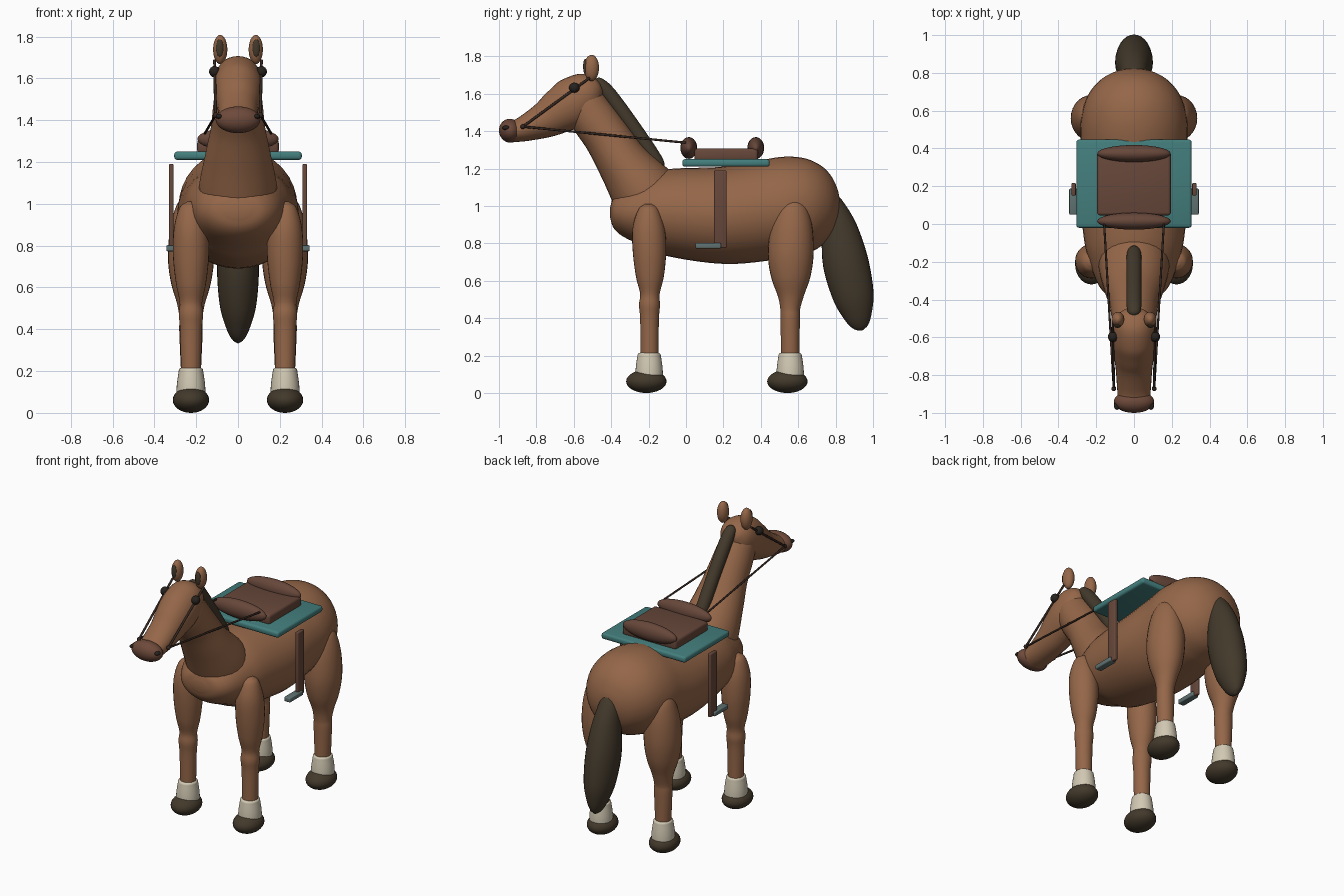
import bpy, bmesh, math
from mathutils import Vector, Matrix

if "Cube" in bpy.data.objects:
    bpy.data.objects.remove(bpy.data.objects["Cube"])


def material(name, rgb):
    m = bpy.data.materials.new(name)
    m.diffuse_color = (*rgb, 1)
    m.use_nodes = True
    m.node_tree.nodes["Principled BSDF"].inputs["Base Color"].default_value = m.diffuse_color
    return m


COAT = material("chestnut coat", (0.30, 0.135, 0.066))
MUZZLE = material("muzzle brown", (0.155, 0.068, 0.043))
LEATHER = material("saddle leather", (0.135, 0.063, 0.042))
DARK = material("dark hair and hoof", (0.056, 0.041, 0.024))
SOCK = material("cream sock", (0.64, 0.58, 0.45))
TEAL = material("teal cloth", (0.056, 0.21, 0.205))
METAL = material("grey metal", (0.115, 0.165, 0.165))
REIN = material("dark strap", (0.035, 0.020, 0.015))
EYE = material("eye black", (0.02, 0.016, 0.013))


def finish(name, bm, mat, angle=50):
    bmesh.ops.recalc_face_normals(bm, faces=bm.faces)
    me = bpy.data.meshes.new(name)
    bm.to_mesh(me)
    bm.free()
    me.materials.append(mat)
    ob = bpy.data.objects.new(name, me)
    bpy.context.collection.objects.link(ob)
    bpy.ops.object.select_all(action='DESELECT')
    ob.select_set(True)
    bpy.context.view_layer.objects.active = ob
    bpy.ops.object.shade_smooth_by_angle(angle=math.radians(angle))
    return ob


def ball(name, centre, radii, mat, tilt=0):
    """Ellipsoid, optionally tilted about x."""
    bm = bmesh.new()
    m = Matrix.Translation(centre) @ Matrix.Rotation(tilt, 4, 'X') @ Matrix.Diagonal((*radii, 1))
    bmesh.ops.create_uvsphere(bm, u_segments=28, v_segments=16, radius=1, matrix=m)
    return finish(name, bm, mat)


def box(name, lo, hi, mat, bevel):
    """Rounded box between two corners."""
    lo, hi = Vector(lo), Vector(hi)
    bm = bmesh.new()
    m = Matrix.Translation((lo + hi) / 2) @ Matrix.Diagonal((*(hi - lo), 1))
    bmesh.ops.create_cube(bm, size=1, matrix=m)
    bmesh.ops.bevel(bm, geom=bm.edges[:], offset=bevel, segments=3, profile=0.5, affect='EDGES')
    return finish(name, bm, mat)


def loft(name, stations, mat, x=0.0, steps=5, n=28):
    """Smooth skin through stations (y, z, half width, half depth)."""
    pts = [Vector(s) for s in stations]
    pts = [2 * pts[0] - pts[1]] + pts + [2 * pts[-1] - pts[-2]]
    path = []
    for i in range(1, len(pts) - 2):
        a, b, c, d = pts[i - 1:i + 3]
        for k in range(steps):
            t = k / steps
            path.append(0.5 * (2 * b + (c - a) * t + (2 * a - 5 * b + 4 * c - d) * t * t
                               + (3 * b - a - 3 * c + d) * t ** 3))
    path.append(pts[-2])
    bm = bmesh.new()
    rings = []
    for i, p in enumerate(path):
        q, r = path[max(i - 1, 0)], path[min(i + 1, len(path) - 1)]
        t = Vector((r[0] - q[0], r[1] - q[1])).normalized()
        ring = []
        for k in range(n):
            a = 2 * math.pi * k / n
            w, d = max(p[2], .004) * math.cos(a), max(p[3], .004) * math.sin(a)
            ring.append(bm.verts.new((x + w, p[0] - t.y * d, p[1] + t.x * d)))
        rings.append(ring)
    for r0, r1 in zip(rings, rings[1:]):
        for k in range(n):
            bm.faces.new((r0[k], r0[(k + 1) % n], r1[(k + 1) % n], r1[k]))
    bm.faces.new(rings[0])
    bm.faces.new(rings[-1])
    return finish(name, bm, mat)


def strap(name, a, b, radius, mat):
    """Thin round cord between two points."""
    a, b = Vector(a), Vector(b)
    bm = bmesh.new()
    m = Matrix.Translation((a + b) / 2) @ (b - a).to_track_quat('Z', 'Y').to_matrix().to_4x4()
    bmesh.ops.create_cone(bm, cap_ends=True, segments=10, radius1=radius, radius2=radius,
                          depth=(b - a).length, matrix=m)
    return finish(name, bm, mat)


# Trunk, from chest to rump
loft("body", [(-.405, .965, .05, .03), (-.385, .965, .13, .085), (-.32, .965, .19, .14),
              (-.2, .97, .235, .20), (-.08, .965, .265, .235), (.2, .95, .29, .26),
              (.42, .975, .285, .268), (.56, .997, .28, .268), (.68, 1.0, .245, .24),
              (.765, 1.0, .175, .175), (.81, 1.0, .09, .09), (.825, 1.0, .01, .01)], COAT, n=36)

# Neck and head
loft("neck", [(-.16, .98, .17, .17), (-.22, 1.07, .188, .18), (-.335, 1.23, .158, .14),
              (-.42, 1.365, .13, .125), (-.505, 1.485, .117, .12), (-.555, 1.58, .10, .10),
              (-.57, 1.63, .05, .05)], COAT)
loft("head", [(-.46, 1.655, .03, .02), (-.475, 1.645, .07, .06), (-.52, 1.615, .105, .11),
              (-.60, 1.555, .118, .136), (-.68, 1.505, .11, .12), (-.755, 1.46, .098, .098),
              (-.86, 1.415, .09, .07), (-.93, 1.395, .085, .055)], COAT)
ball("muzzle", (0, -.94, 1.402), (.107, .06, .064), MUZZLE, math.radians(12))

# Mane and tail
loft("mane", [(-.485, 1.675, .01, .008), (-.465, 1.66, .033, .028), (-.41, 1.595, .04, .04),
              (-.285, 1.425, .04, .04), (-.16, 1.245, .038, .036), (-.12, 1.195, .015, .012)], DARK)
loft("tail", [(.77, 1.08, .01, .01), (.785, 1.02, .055, .05), (.82, .88, .083, .095),
              (.853, .70, .10, .122), (.895, .52, .088, .11), (.92, .41, .058, .075),
              (.935, .355, .03, .042), (.941, .335, .006, .008)], DARK)

# Saddle
box("saddle_cloth", (-.305, -.02, 1.21), (.305, .447, 1.25), TEAL, .014)
box("saddle_seat", (-.195, .045, 1.24), (.195, .385, 1.307), LEATHER, .016)
ball("saddle_pommel", (0, .015, 1.31), (.195, .045, .058), LEATHER)
ball("saddle_cantle", (0, .373, 1.31), (.195, .045, .058), LEATHER)

for side, s in (("left", 1), ("right", -1)):
    # Legs, hooves and socks
    x = .225 * s
    loft(side + "_front_leg", [(-.2, 1.01, .02, .02), (-.2, .98, .055, .055), (-.2, .88, .082, .086),
                               (-.195, .75, .086, .089), (-.193, .62, .072, .074),
                               (-.193, .53, .054, .052), (-.195, .47, .058, .056),
                               (-.195, .39, .052, .05), (-.195, .18, .047, .048)], COAT, x)
    loft(side + "_rear_leg", [(.57, 1.04, .03, .03), (.57, .99, .07, .08), (.565, .88, .10, .112),
                              (.56, .74, .11, .122), (.56, .62, .095, .105), (.56, .52, .066, .07),
                              (.557, .45, .055, .053), (.557, .39, .056, .052),
                              (.557, .18, .047, .048)], COAT, x)
    for part, y in (("front", -.197), ("rear", .557)):
        loft(f"{side}_{part}_sock", [(y, .07, .07, .074), (y, .13, .068, .072), (y, .19, .06, .064),
                                     (y, .212, .054, .057), (y, .217, .03, .03)], SOCK, x)
        ball(f"{side}_{part}_hoof", (x, y - .015, .062), (.087, .108, .062), DARK)

    # Face details
    ball(side + "_ear", (.085 * s, -.505, 1.738), (.034, .04, .07), COAT)
    ball(side + "_inner_ear", (.087 * s, -.538, 1.745), (.018, .012, .042), DARK)
    ball(side + "_eye", (.112 * s, -.597, 1.632), (.026, .028, .027), EYE)
    ball(side + "_nostril", (.09 * s, -.962, 1.418), (.016, .022, .012), EYE)

    # Bridle and reins
    bit = (.107 * s, -.872, 1.424)
    ball(side + "_bit_ring", bit, (.013, .013, .013), REIN)
    strap(side + "_cheek_strap", bit, (.112 * s, -.515, 1.685), .007, REIN)
    strap(side + "_rein", bit, (.158 * s, .0, 1.338), .006, REIN)

    # Stirrup and its strap
    xs = sorted((.308 * s, .331 * s))
    box(side + "_stirrup_strap", (xs[0], .15, .775), (xs[1], .217, 1.19), LEATHER, .006)
    xs = sorted((.298 * s, .343 * s))
    box(side + "_stirrup", (xs[0], .05, .773), (xs[1], .187, .802), METAL, .006)
